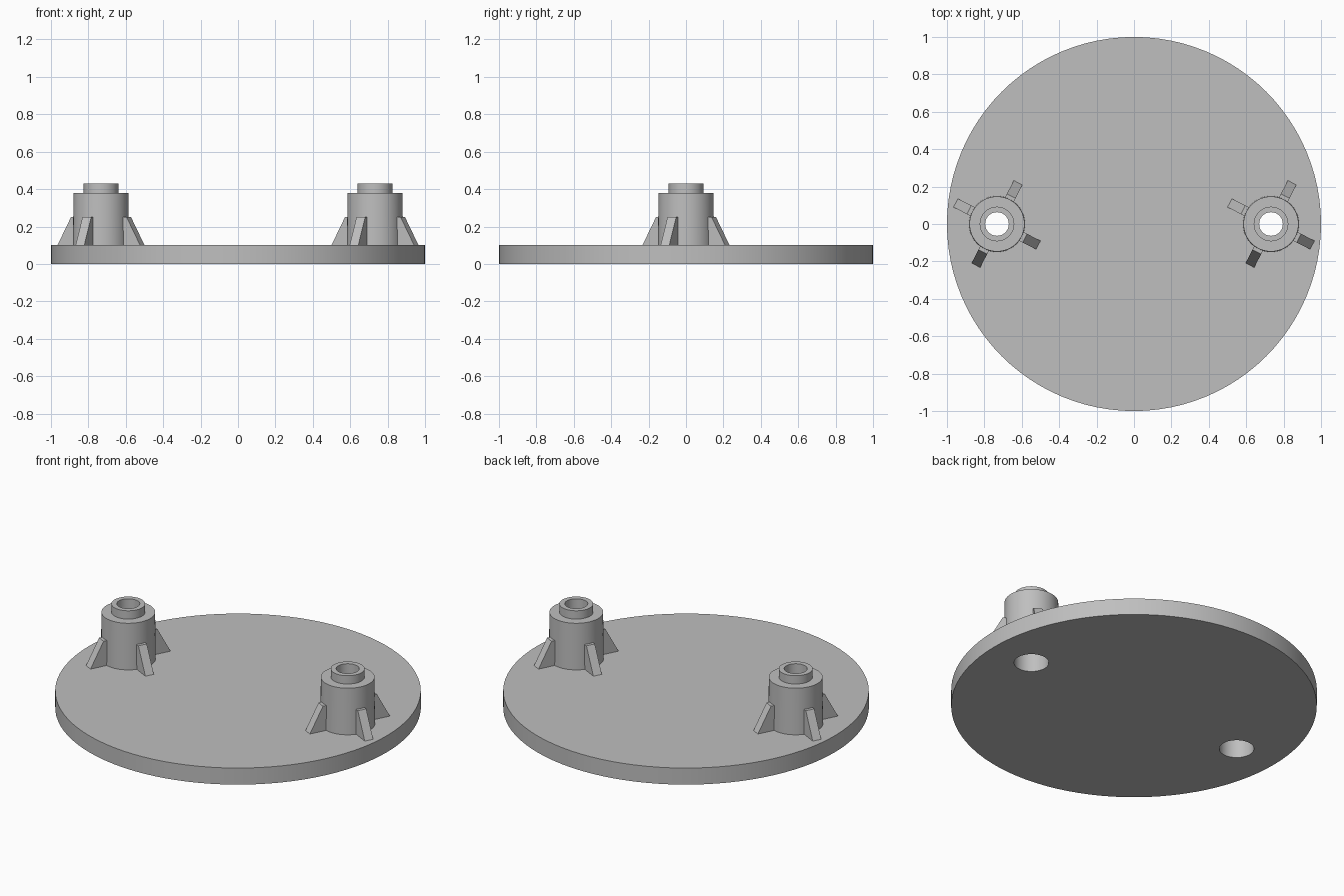
import bpy, bmesh
from math import cos, sin, pi, radians
from mathutils import Matrix, Vector

if "Cube" in bpy.data.objects:
    bpy.data.objects.remove(bpy.data.objects["Cube"], do_unlink=True)

grey = bpy.data.materials.new("light grey")
grey.use_nodes = True
colour = (0.52, 0.52, 0.52, 1)
grey.diffuse_color = colour
grey.node_tree.nodes["Principled BSDF"].inputs["Base Color"].default_value = colour

BOSS_X = 0.7325
PLATE_TOP = 0.10
BORE = 0.095


def finish(bm, name, smooth=True):
    bmesh.ops.recalc_face_normals(bm, faces=bm.faces)
    mesh = bpy.data.meshes.new(name)
    bm.to_mesh(mesh)
    bm.free()
    mesh.materials.append(grey)
    ob = bpy.data.objects.new(name, mesh)
    bpy.context.collection.objects.link(ob)
    if smooth:
        bpy.ops.object.select_all(action='DESELECT')
        ob.select_set(True)
        bpy.context.view_layer.objects.active = ob
        bpy.ops.object.shade_smooth_by_angle(angle=radians(30))
    return ob


def ring(bm, radius, z, count, x=0):
    return [bm.verts.new((x + radius * cos(2 * pi * i / count),
                          radius * sin(2 * pi * i / count), z)) for i in range(count)]


def make_plate():
    """Round base with a bore under each boss."""
    bm = bmesh.new()
    edges = []
    for radius, count, x in ((1, 96, 0), (BORE, 48, BOSS_X), (BORE, 48, -BOSS_X)):
        loop = ring(bm, radius, 0, count, x)
        edges += [bm.edges.new((loop[i - 1], loop[i])) for i in range(count)]
    bmesh.ops.triangle_fill(bm, edges=edges, use_beauty=True, normal=(0, 0, -1))
    out = bmesh.ops.extrude_face_region(bm, geom=bm.faces[:], use_keep_orig=True)
    top = [g for g in out["geom"] if isinstance(g, bmesh.types.BMVert)]
    bmesh.ops.translate(bm, verts=top, vec=(0, 0, PLATE_TOP))
    finish(bm, "base_plate")


def make_boss(name, x):
    """Hollow stepped post turned from a radius and height profile."""
    profile = [(0.150, PLATE_TOP), (0.147, 0.38), (0.0925, 0.38), (0.0925, 0.43),
               (0.063, 0.43), (0.063, 0.33), (BORE, 0.33), (BORE, PLATE_TOP)]
    bm = bmesh.new()
    rings = [ring(bm, r, z, 48, x) for r, z in profile]
    for a, b in zip(rings, rings[1:]):
        for i in range(len(a)):
            bm.faces.new((a[i - 1], a[i], b[i], b[i - 1]))
    finish(bm, name)


def make_rib(name, x, angle):
    """Sloped gusset standing against a boss."""
    side = [(0.13, PLATE_TOP), (0.248, PLATE_TOP), (0.167, 0.25), (0.13, 0.25)]
    bm = bmesh.new()
    face = bm.faces.new([bm.verts.new((r, -0.026, z)) for r, z in side])
    out = bmesh.ops.extrude_face_region(bm, geom=[face], use_keep_orig=True)
    far = [g for g in out["geom"] if isinstance(g, bmesh.types.BMVert)]
    bmesh.ops.translate(bm, verts=far, vec=(0, 0.052, 0))
    bm.transform(Matrix.Translation(Vector((x, 0, 0))) @ Matrix.Rotation(angle, 4, 'Z'))
    finish(bm, name, smooth=False)


make_plate()
for label, x in (("left", BOSS_X), ("right", -BOSS_X)):
    make_boss(label + "_boss", x)
    for k in range(4):
        make_rib(f"{label}_rib_{k + 1}", x, radians(63 + 90 * k))
